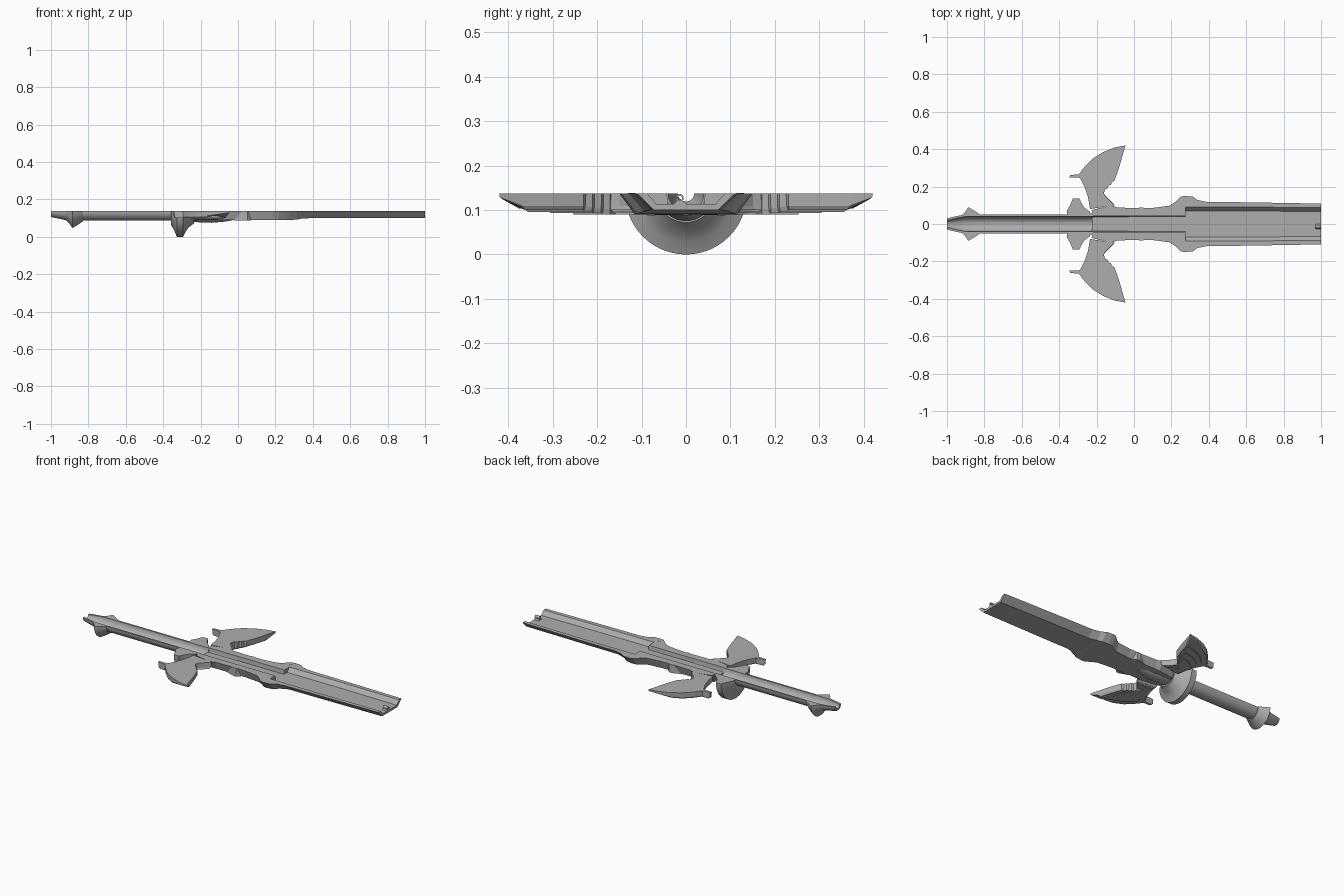
import bpy, bmesh, math
from mathutils import Vector

cube = bpy.data.objects.get("Cube")
if cube:
    bpy.data.objects.remove(cube, do_unlink=True)

TOP = 0.137  # height of the flat split plane

steel = bpy.data.materials.new("plain grey")
steel.use_nodes = True
GREY = (0.42, 0.42, 0.42, 1)
steel.diffuse_color = GREY
steel.node_tree.nodes["Principled BSDF"].inputs["Base Color"].default_value = GREY


def skin(name, rings, closed=False, smooth=None):
    """Join equal-length rings of points into a closed solid."""
    bm = bmesh.new()
    loops = [[bm.verts.new(p) for p in ring] for ring in rings]
    pairs = list(zip(loops, loops[1:]))
    if closed:
        pairs.append((loops[-1], loops[0]))
    for a, b in pairs:
        for i in range(len(a)):
            j = (i + 1) % len(a)
            bm.faces.new((a[i], a[j], b[j], b[i]))
    if not closed:
        bm.faces.new(loops[0])
        bm.faces.new(loops[-1])
    bmesh.ops.recalc_face_normals(bm, faces=bm.faces)
    mesh = bpy.data.meshes.new(name)
    bm.to_mesh(mesh)
    bm.free()
    mesh.materials.append(steel)
    obj = bpy.data.objects.new(name, mesh)
    bpy.context.collection.objects.link(obj)
    if smooth:
        bpy.ops.object.select_all(action='DESELECT')
        obj.select_set(True)
        bpy.context.view_layer.objects.active = obj
        bpy.ops.object.shade_smooth_by_angle(angle=math.radians(smooth))
    return obj


def half_lathe(name, profile, steps=28):
    """Sweep a closed (x, radius) profile half a turn below the split plane."""
    rings = []
    for i in range(steps + 1):
        a = math.pi + math.pi * i / steps
        rings.append([(x, r * math.cos(a), TOP + r * math.sin(a)) for x, r in profile])
    return skin(name, rings, smooth=30)


def trough(name, stations):
    """Loft an open channel; station = x, half width, bottom half width,
    bottom z, channel half width, channel floor half width, floor z."""
    rings = []
    for x, w, b, low, t, f, floor in stations:
        half = [(w, TOP), (b, low)]
        inner = [(f, floor), (t, TOP)]
        section = half + [(-y, z) for y, z in reversed(half)]
        section += [(-y, z) for y, z in reversed(inner)] + inner
        rings.append([(x, y, z) for y, z in section])
    return skin(name, rings)


# Handle: pommel, hollow grip, flared guard disc and the collar bulge
half_lathe("pommel", [(-1, 0.03), (-0.985, 0.034), (-0.92, 0.048), (-0.905, 0.062),
                      (-0.885, 0.09), (-0.865, 0.078), (-0.83, 0.055),
                      (-0.83, 0.04), (-0.9, 0.04), (-0.94, 0.033), (-1, 0.018)])
half_lathe("grip", [(-0.9, 0.05), (-0.22, 0.05), (-0.22, 0.04), (-0.9, 0.04)])
half_lathe("guard_disc", [(-0.357, 0.045), (-0.357, 0.075), (-0.342, 0.1), (-0.327, 0.137),
                          (-0.293, 0.137), (-0.28, 0.11), (-0.265, 0.088),
                          (-0.235, 0.065), (-0.235, 0.045)])
half_lathe("collar_bulge", [(-0.25, 0.045), (-0.25, 0.056), (-0.2, 0.06), (-0.14, 0.062),
                            (-0.08, 0.057), (-0.03, 0.049), (-0.03, 0.045)])

# Hilt body with a narrow channel, flaring into shoulders
trough("hilt_body", [
    (x, w, b, z, 0.043, 0.04, 0.113) for x, w, b, z in [
        (-0.225, 0.075, 0.055, 0.09), (-0.12, 0.1, 0.07, 0.089), (-0.09, 0.088, 0.07, 0.09),
        (0.02, 0.085, 0.07, 0.09), (0.1, 0.086, 0.07, 0.09), (0.19, 0.098, 0.078, 0.09),
        (0.22, 0.118, 0.09, 0.09), (0.25, 0.147, 0.113, 0.09), (0.275, 0.15, 0.115, 0.09)]])

# Shoulders and blade with the wide channel
trough("shoulders", [
    (0.275, 0.15, 0.115, 0.09, 0.091, 0.07, 0.113),
    (0.315, 0.146, 0.11, 0.092, 0.091, 0.07, 0.113),
    (0.34, 0.128, 0.095, 0.097, 0.091, 0.07, 0.113),
    (0.39, 0.118, 0.08, 0.1, 0.091, 0.07, 0.113)])
trough("blade", [
    (0.39, 0.118, 0.08, 0.1, 0.091, 0.07, 0.113),
    (0.6, 0.116, 0.078, 0.1, 0.091, 0.07, 0.113),
    (1, 0.109, 0.073, 0.1, 0.087, 0.066, 0.113)])

# Raised side bands under the hilt body
for side, word in ((1, "left"), (-1, "right")):
    path = [(-0.02, 0.07), (0.03, 0.088), (0.05, 0.088), (0.07, 0.07)]
    skin(word + "_hilt_band", [[(x, side * y, z) for x, y in path] for z in (TOP, 0.088)])

# Wings: a flat-topped outline with stepped feather layers underneath
HOOK = [(-0.29, 0.247), (-0.345, 0.25), (-0.342, 0.262), (-0.295, 0.265)]
LEADING = [(-0.235, 0.08), (-0.245, 0.14), (-0.265, 0.2)]
OUTER = [(-0.265, 0.305), (-0.22, 0.35), (-0.165, 0.385), (-0.1, 0.41), (-0.045, 0.42),
         (-0.06, 0.37), (-0.08, 0.3), (-0.105, 0.23), (-0.145, 0.215), (-0.176, 0.2),
         (-0.155, 0.15), (-0.105, 0.1)]
ROOT = Vector((-0.205, 0.12))


def wing_layer(name, outline, depth, side):
    mid = sum(outline, Vector((0, 0))) / len(outline)
    rings = []
    for share, scale in ((0, 1), (0.75, 0.99), (1, 0.93)):
        ring = []
        for p in outline:
            q = mid + (p - mid) * scale
            taper = math.sqrt(max(0.1, min(1, (0.425 - p.y) / 0.05)))
            ring.append((q.x, side * q.y, TOP - depth * share * taper))
        rings.append(ring)
    skin(name, rings)


for side, word in ((1, "left"), (-1, "right")):
    full = [Vector(p) for p in LEADING + HOOK + OUTER]
    wing_layer(word + "_wing", full, 0.037, side)
    for k, scale in enumerate((0.82, 0.64, 0.46)):
        plain = [ROOT + (Vector(p) - ROOT) * scale for p in LEADING + OUTER]
        wing_layer(f"{word}_feather_layer_{k + 1}", plain, 0.041 + 0.003 * k, side)

# Small fittings: shoulder pegs and the tip tube on its base
for side, word in ((1, "left"), (-1, "right")):
    ring = [2 * math.pi * i / 12 for i in range(12)]
    skin(word + "_peg", [[(0.262 + 0.008 * math.cos(a), side * 0.122 + 0.008 * math.sin(a), z)
                          for a in ring] for z in (0.12, TOP + 0.0008)])
tube = []
for x, r in ((0.97, 0.009), (1, 0.009), (1, 0.005), (0.97, 0.005)):
    tube.append([(x, -0.014 + r * math.cos(a), 0.127 + r * math.sin(a)) for a in ring])
skin("tip_tube", tube, closed=True, smooth=35)
skin("tip_tube_base", [[(x, y, z) for y, z in ((-0.028, 0.112), (0.002, 0.112),
                                            (-0.006, 0.12), (-0.022, 0.12))]
                       for x in (0.97, 1)])
